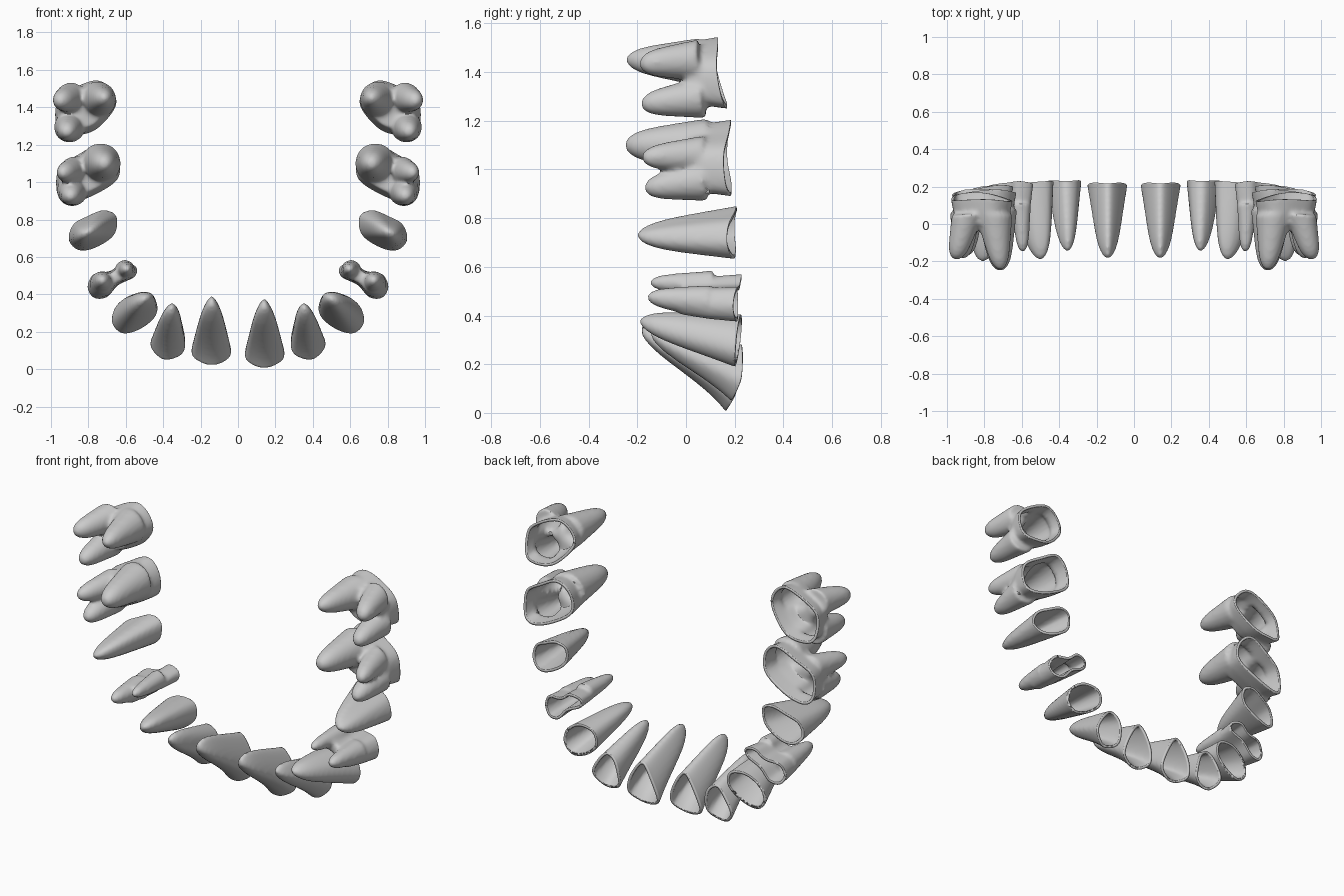
import bpy, bmesh, math
from mathutils import Vector, Matrix

if "Cube" in bpy.data.objects:
    bpy.data.objects.remove(bpy.data.objects["Cube"])

EXTRA = 0.04      # trunk overshoot that is trimmed off to open the rim


def smooth_outline(pts, n=6):
    """Closed Catmull-Rom curve through (x, z) points."""
    p = [Vector(q) for q in pts]
    k, out = len(p), []
    for i in range(k):
        a, b, c, d = p[i - 1], p[i], p[(i + 1) % k], p[(i + 2) % k]
        for j in range(n):
            t = j / n
            out.append(0.5 * (2 * b + (c - a) * t + (2 * a - 5 * b + 4 * c - d) * t * t
                              + (3 * b - a - 3 * c + d) * t ** 3))
    return out


def loft(bm, rings):
    """Closed tube through rings of equal point count."""
    vs = [[bm.verts.new(p) for p in r] for r in rings]
    n = len(vs[0])
    for a, b in zip(vs, vs[1:]):
        for i in range(n):
            bm.faces.new((a[i], a[(i + 1) % n], b[(i + 1) % n], b[i]))
    bm.faces.new(vs[0])
    bm.faces.new(vs[-1])


def single_root(bm, shape, c, rim, tip):
    """Crown outline tapering to one rounded tip."""
    rings = [[(q.x, rim + EXTRA, q.y) for q in shape]]
    for i in range(25):
        t = math.sin(i / 24 * math.pi / 2)
        s = max((1 - 0.56 * t) * math.sqrt(max(0, 1 - t ** 7)), 0.02)
        m = c.lerp(Vector((tip[0], tip[2])), t)
        y = rim + (tip[1] - 0.006 - rim) * t
        rings.append([(m.x + s * (q.x - c.x), y, m.y + s * (q.y - c.y)) for q in shape])
    loft(bm, rings)


def trunk(bm, shape, c, rim, fork, shrink):
    """Crown outline down to where the roots fork."""
    rings = []
    for y, s in ((rim + EXTRA, 1), (rim, 1), ((rim + fork) / 2, (1 + shrink) / 2 + 0.03), (fork, shrink)):
        rings.append([(c.x + s * (q.x - c.x), y, c.y + s * (q.y - c.y)) for q in shape])
    loft(bm, rings)


def root(bm, start, r0, tip, r1):
    """Round tapered root with a blunt end."""
    a, b = Vector(start), Vector(tip) - Vector((0, 0.006, 0))
    rings = []
    for i in range(17):
        t = math.sin(i / 16 * math.pi / 2)
        r = max((r0 + (r1 - r0) * t) * math.sqrt(max(0, 1 - t ** 8)), 0.002)
        m = a.lerp(b, t)
        rings.append([(m.x + r * math.cos(k * math.tau / 20), m.y, m.z + r * math.sin(k * math.tau / 20))
                      for k in range(20)])
    loft(bm, rings)


def finish(name, mesh):
    ob = bpy.data.objects.new(name, mesh)
    bpy.context.collection.objects.link(ob)
    for p in mesh.polygons:
        p.use_smooth = True
    mod = ob.modifiers.new("wall", "SOLIDIFY")
    mod.thickness, mod.offset = 0.015, -1
    bpy.ops.object.select_all(action='DESELECT')
    ob.select_set(True)
    bpy.context.view_layer.objects.active = ob
    bpy.ops.object.shade_smooth_by_angle(angle=math.radians(45))


def tooth(name, outline, rim, tilt=(0, 0), scallop=0.0, tip=None, fork=0.0, shrink=0.8, roots=(), left_dz=0.0):
    shape = smooth_outline(outline)
    c = sum(shape, Vector((0, 0))) / len(shape)
    bm = bmesh.new()
    if tip:
        single_root(bm, shape, c, rim, tip)
    else:
        trunk(bm, shape, c, rim, fork, shrink)
        for r in roots:
            root(bm, *r)
    bmesh.ops.recalc_face_normals(bm, faces=bm.faces)
    me = bpy.data.meshes.new(name)
    bm.to_mesh(me)
    bm.free()

    # fuse trunk and roots into one soft surface
    tmp = bpy.data.objects.new("tmp", me)
    bpy.context.collection.objects.link(tmp)
    rm = tmp.modifiers.new("fuse", "REMESH")
    rm.mode, rm.voxel_size = 'VOXEL', 0.011
    sm = tmp.modifiers.new("soften", "SMOOTH")
    sm.factor, sm.iterations = 0.5, 8
    bpy.context.view_layer.update()
    dg = bpy.context.evaluated_depsgraph_get()
    mesh = bpy.data.meshes.new_from_object(tmp.evaluated_get(dg))
    bpy.data.objects.remove(tmp)

    # open the crown end, then tilt and scallop the rim
    bm = bmesh.new()
    bm.from_mesh(mesh)
    bmesh.ops.bisect_plane(bm, geom=bm.verts[:] + bm.edges[:] + bm.faces[:], dist=1e-5,
                           plane_co=(0, rim, 0), plane_no=(0, 1, 0), clear_outer=True)
    for v in bm.verts:
        w = max(0, (v.co.y + 0.1) / (rim + 0.1))
        dx, dz = v.co.x - c.x, v.co.z - c.y
        v.co.y += w * (tilt[0] * dx + tilt[1] * dz + scallop * (dx * dx - dz * dz))
    bm.to_mesh(mesh)
    bm.free()

    left = mesh.copy()
    left.transform(Matrix.Translation((0, 0, left_dz)) @ Matrix.Scale(-1, 4, (1, 0, 0)))
    left.flip_normals()
    finish(name + "_right", mesh)
    finish(name + "_left", left)


# front teeth
tooth("central_incisor",
      [(.14, .28), (.215, .19), (.25, .07), (.20, .02), (.14, .005), (.08, .02), (.035, .07), (.07, .19)],
      rim=.20, tilt=(0, .27), scallop=1.0, tip=(.14, -.18, .335), left_dz=.015)
tooth("lateral_incisor",
      [(.37, .28), (.43, .22), (.47, .13), (.42, .06), (.36, .05), (.29, .09), (.285, .18), (.31, .25)],
      rim=.22, tilt=(0, .2), scallop=1.0, tip=(.355, -.14, .325))
tooth("canine",
      [(.46, .39), (.56, .40), (.65, .34), (.675, .25), (.62, .19), (.53, .21), (.45, .27), (.43, .33)],
      rim=.215, tilt=(-.08, .08), tip=(.50, -.185, .375))

# premolars
tooth("first_premolar",
      [(.545, .55), (.62, .57), (.68, .525), (.77, .51), (.805, .44), (.77, .38), (.70, .385), (.64, .45), (.55, .495)],
      rim=.215, tilt=(-.05, .08), scallop=-.8, fork=-.02, shrink=.72,
      roots=[((.605, .10, .53), .055, (.595, -.145, .535), .03),
             ((.725, .10, .455), .07, (.725, -.155, .475), .035)])
tooth("second_premolar",
      [(.65, .82), (.72, .85), (.80, .82), (.88, .775), (.905, .69), (.85, .635), (.76, .65), (.66, .72)],
      rim=.195, tilt=(-.12, .0), scallop=-.8, tip=(.81, -.195, .73))

# three-rooted molars
tooth("first_molar",
      [(.73, 1.205), (.85, 1.15), (.96, 1.07), (.965, .93), (.90, .89), (.77, .93), (.64, 1.02), (.645, 1.14)],
      rim=.175, tilt=(-.05, -.03), scallop=-.5, fork=.01, shrink=.78,
      roots=[((.735, .08, 1.10), .11, (.715, -.245, 1.10), .055),
             ((.87, .08, 1.06), .08, (.935, -.175, 1.05), .045),
             ((.885, .08, .955), .085, (.895, -.165, .925), .045)])
tooth("second_molar",
      [(.755, 1.545), (.88, 1.50), (.97, 1.42), (.965, 1.28), (.88, 1.25), (.76, 1.28), (.655, 1.40), (.67, 1.49)],
      rim=.14, tilt=(0, -.13), scallop=-.5, fork=-.0, shrink=.78,
      roots=[((.75, .06, 1.44), .10, (.715, -.24, 1.45), .045),
             ((.89, .06, 1.45), .085, (.95, -.185, 1.435), .05),
             ((.90, .06, 1.295), .085, (.915, -.18, 1.27), .045)])
